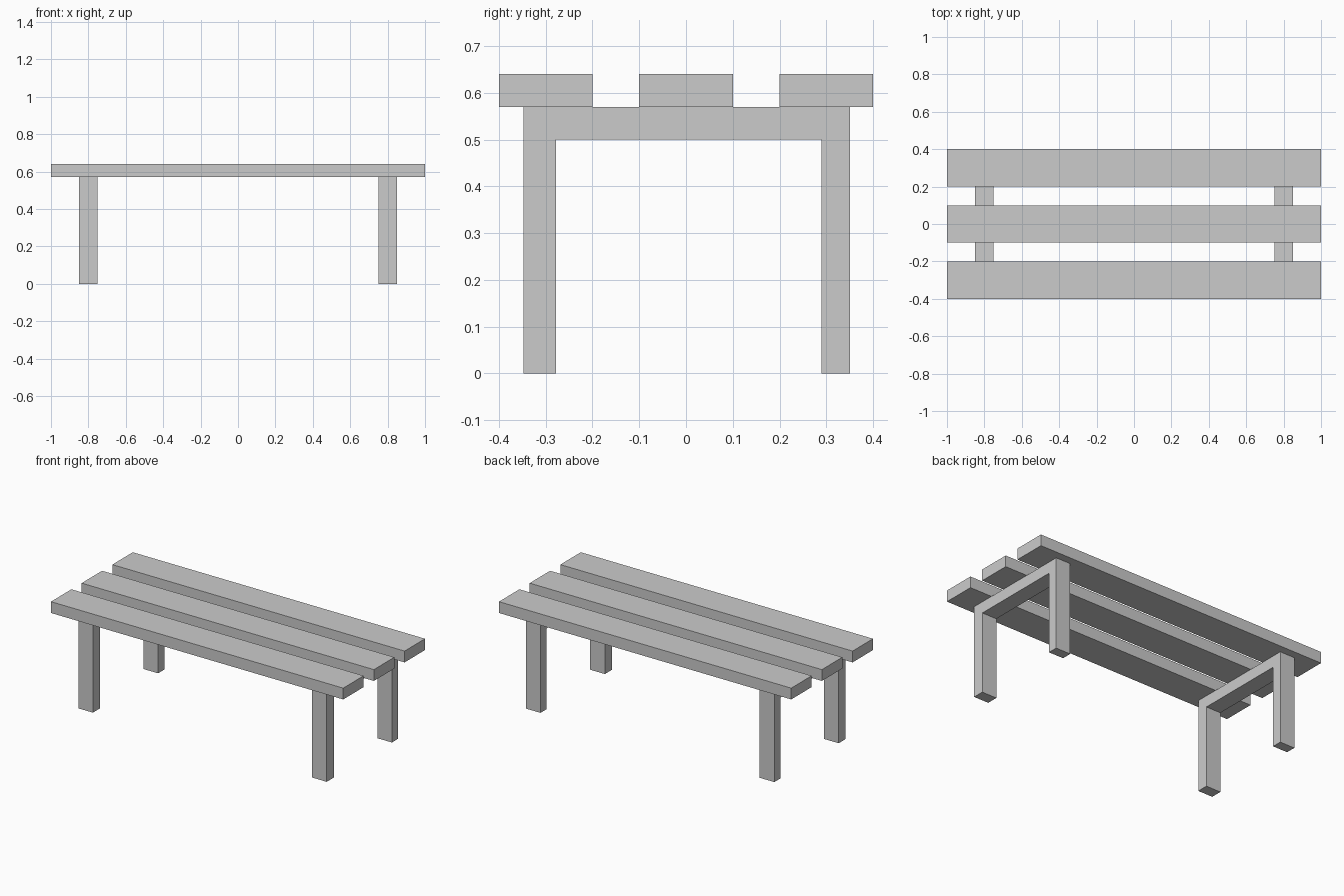
import bpy
import bmesh

if "Cube" in bpy.data.objects:
    bpy.data.objects.remove(bpy.data.objects["Cube"])


def extrude_along_x(name, profile, x0, x1):
    """Solid made from a (y, z) outline swept from x0 to x1."""
    bm = bmesh.new()
    face = bm.faces.new([bm.verts.new((x0, y, z)) for y, z in profile])
    swept = bmesh.ops.extrude_face_region(bm, geom=[face])["geom"]
    verts = [v for v in swept if isinstance(v, bmesh.types.BMVert)]
    bmesh.ops.translate(bm, verts=verts, vec=(x1 - x0, 0, 0))
    bmesh.ops.recalc_face_normals(bm, faces=bm.faces)
    mesh = bpy.data.meshes.new(name)
    bm.to_mesh(mesh)
    bm.free()
    obj = bpy.data.objects.new(name, mesh)
    bpy.context.collection.objects.link(obj)
    return obj


SEAT_BOTTOM, SEAT_TOP = 0.57, 0.64

# Three seat slats running the full length
for name, y in (("front", -0.3), ("middle", 0.0), ("back", 0.3)):
    y0, y1 = y - 0.1, y + 0.1
    extrude_along_x(f"{name}_seat_slat",
                    [(y0, SEAT_BOTTOM), (y1, SEAT_BOTTOM), (y1, SEAT_TOP), (y0, SEAT_TOP)],
                    -1.0, 1.0)

# Two leg frames: a pair of legs joined by a crossbar under the slats
frame = [(-0.347, 0), (-0.278, 0), (-0.278, 0.5), (0.29, 0.5),
         (0.29, 0), (0.351, 0), (0.351, SEAT_BOTTOM), (-0.347, SEAT_BOTTOM)]
for name, x in (("left", -0.8), ("right", 0.8)):
    extrude_along_x(f"{name}_leg_frame", frame, x - 0.05, x + 0.05)
